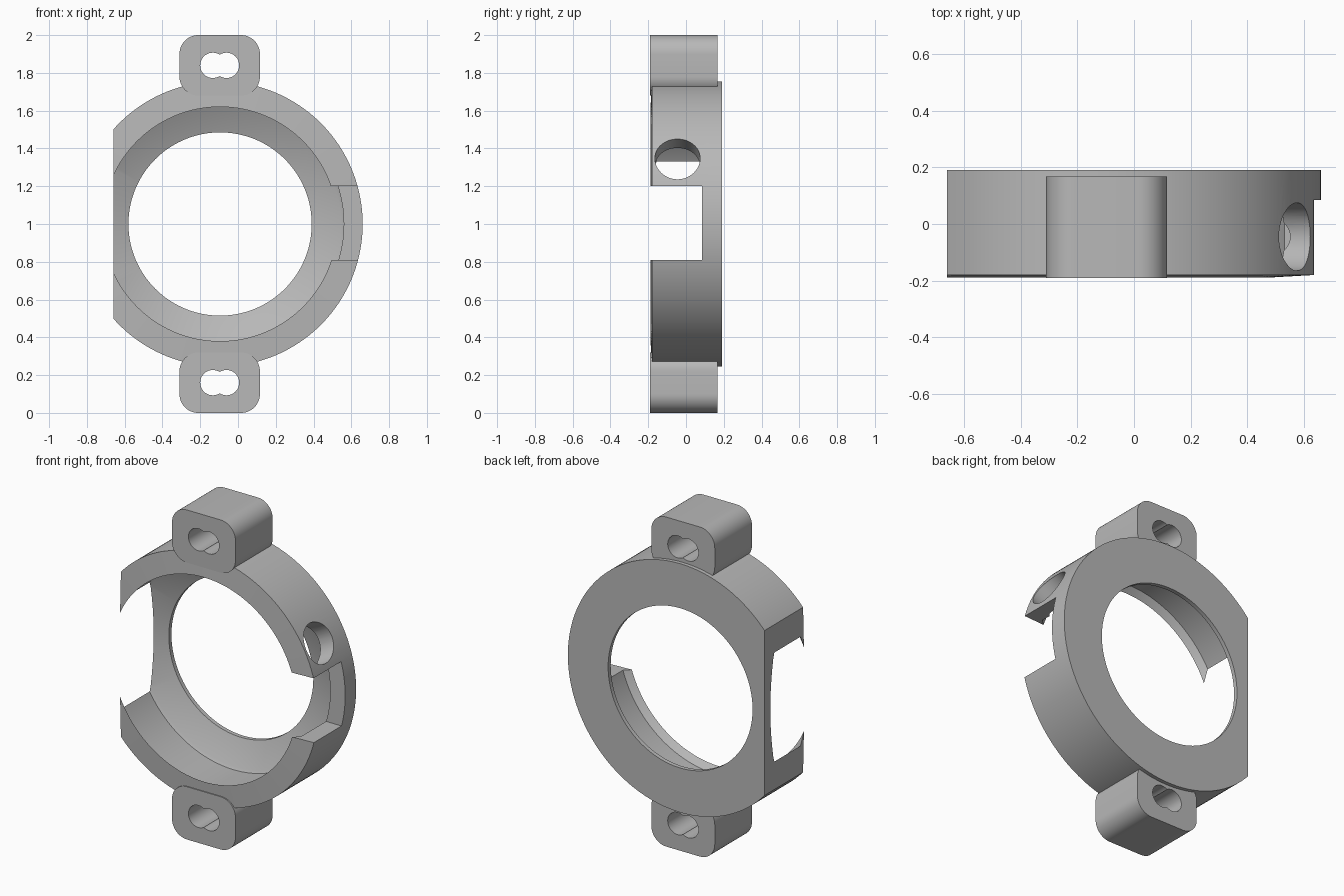
import bpy, bmesh, math
from mathutils import Matrix, Vector

old = bpy.data.objects.get("Cube")
if old:
    bpy.data.objects.remove(old, do_unlink=True)

CX, CZ = -0.095, 1.0      # ring axis
TAB_Z = 0.84              # tab distance from the axis

grey = bpy.data.materials.new("plain grey")
grey.use_nodes = True
colour = (0.48, 0.48, 0.48, 1)
grey.diffuse_color = colour
grey.node_tree.nodes["Principled BSDF"].inputs["Base Color"].default_value = colour


def finish(name, bm):
    bmesh.ops.recalc_face_normals(bm, faces=bm.faces)
    mesh = bpy.data.meshes.new(name)
    bm.to_mesh(mesh)
    bm.free()
    mesh.materials.append(grey)
    ob = bpy.data.objects.new(name, mesh)
    bpy.context.collection.objects.link(ob)
    return ob


def lathe(name, profile, steps=160):
    """Revolve a closed (radius, y) profile about the ring axis."""
    bm = bmesh.new()
    rings = []
    for i in range(steps):
        a = 2 * math.pi * i / steps
        rings.append([bm.verts.new((CX + r * math.cos(a), y, CZ + r * math.sin(a)))
                      for r, y in profile])
    n = len(profile)
    for i in range(steps):
        p, q = rings[i], rings[(i + 1) % steps]
        for j in range(n):
            k = (j + 1) % n
            bm.faces.new((p[j], p[k], q[k], q[j]))
    return finish(name, bm)


def prism(name, outline, y0, y1):
    """Extrude an (x, z) outline along y."""
    bm = bmesh.new()
    face = bm.faces.new([bm.verts.new((x, y0, z)) for x, z in outline])
    out = bmesh.ops.extrude_face_region(bm, geom=[face])
    moved = [v for v in out["geom"] if isinstance(v, bmesh.types.BMVert)]
    bmesh.ops.translate(bm, verts=moved, vec=(0, y1 - y0, 0))
    return finish(name, bm)


def box(name, x0, x1, y0, y1, z0, z1):
    return prism(name, [(x0, z0), (x1, z0), (x1, z1), (x0, z1)], y0, y1)


def cylinder(name, centre, direction, radius, length):
    bm = bmesh.new()
    turn = Vector(direction).to_track_quat("Z", "Y").to_matrix().to_4x4()
    bmesh.ops.create_cone(bm, cap_ends=True, segments=48, radius1=radius, radius2=radius,
                          depth=length, matrix=Matrix.Translation(centre) @ turn)
    return finish(name, bm)


def select(ob):
    bpy.ops.object.select_all(action="DESELECT")
    ob.select_set(True)
    bpy.context.view_layer.objects.active = ob


def cut(ob, cutter):
    cutter.hide_render = True
    select(ob)
    mod = ob.modifiers.new("cut", "BOOLEAN")
    mod.operation, mod.solver, mod.object = "DIFFERENCE", "EXACT", cutter
    bpy.ops.object.modifier_apply(modifier=mod.name)
    bpy.data.objects.remove(cutter, do_unlink=True)


def smooth(ob):
    select(ob)
    bpy.ops.object.shade_smooth_by_angle(angle=math.radians(25))


# Ring: sloped front face, thin front lip, undercut pocket and conical floor
ring = lathe("ring_body", [(0.755, 0.19), (0.755, -0.18), (0.62, -0.188), (0.655, -0.155),
                           (0.655, 0.095), (0.64, 0.105), (0.485, 0.165), (0.485, 0.19)])

# Flat side, side notch and radial hole
cut(ring, box("flat_cutter", -1.2, -0.66, -0.5, 0.5, 0, 2))
cut(ring, box("notch_cutter", 0.3, 1, -0.5, 0.085, 0.81, 1.2))
a = math.radians(27.4)
out = Vector((math.cos(a), 0, math.sin(a)))
cut(ring, cylinder("hole_cutter", Vector((CX, -0.045, CZ)) + out * 0.75, out, 0.12, 0.5))
smooth(ring)

# Mounting tabs with rounded corners and double-hole slots
for name, side in (("upper_tab", 1), ("lower_tab", -1)):
    zc = CZ + side * TAB_Z
    hw, hh, r = 0.213, 0.16, 0.1
    outline = []
    for q, (sx, sz) in enumerate(((1, 1), (-1, 1), (-1, -1), (1, -1))):
        for i in range(13):
            t = math.pi / 2 * (q + i / 12)
            outline.append((CX - 0.002 + sx * (hw - r) + r * math.cos(t),
                            zc + sz * (hh - r) + r * math.sin(t)))
    tab = prism(name, outline, -0.19, 0.167)
    for dx in (-0.036, 0.036):
        cut(tab, cylinder("slot_cutter", (CX - 0.002 + dx, 0, zc), (0, 1, 0), 0.067, 1))
    smooth(tab)
